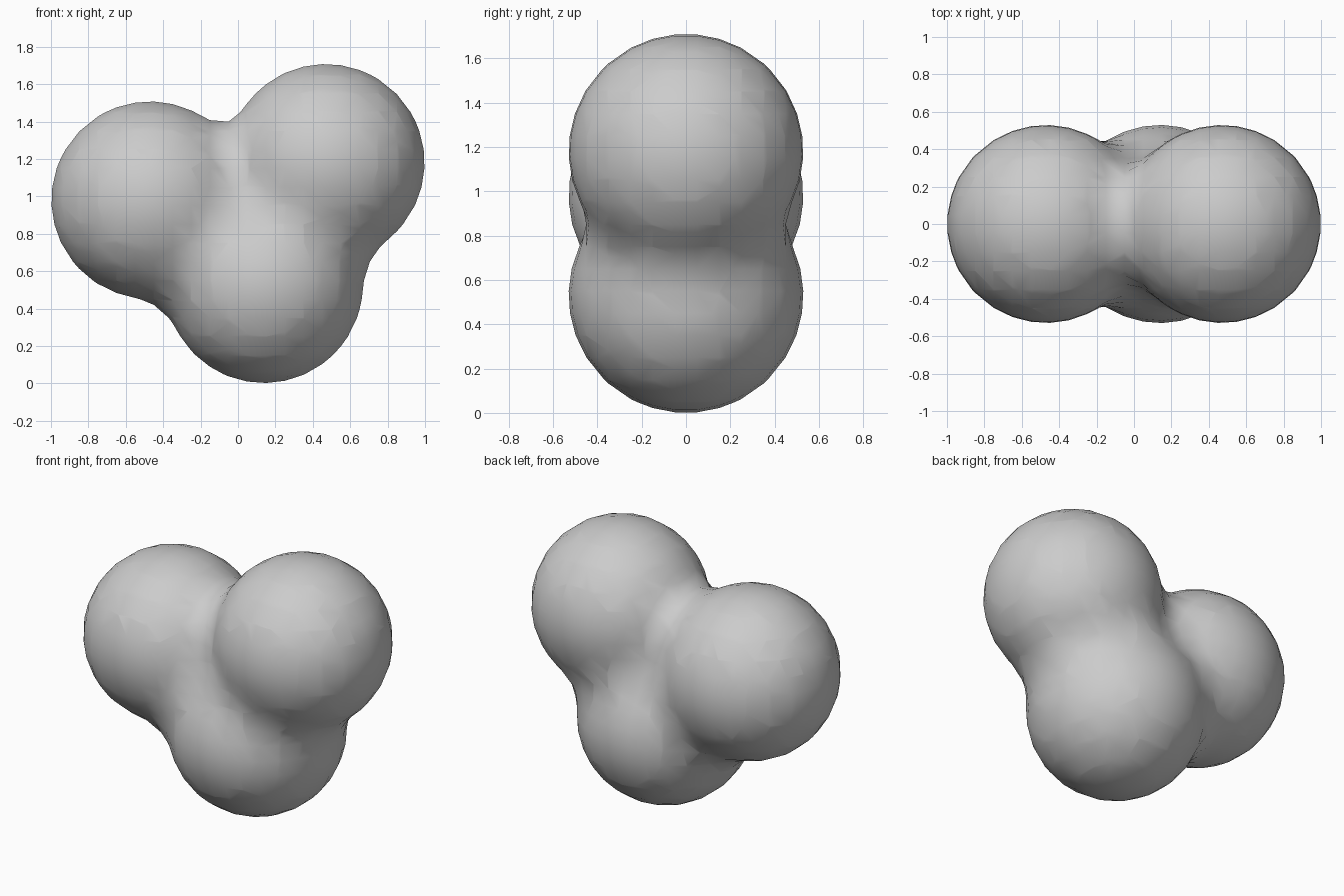
import bpy

if "Cube" in bpy.data.objects:
    bpy.data.objects.remove(bpy.data.objects["Cube"])

# Three soft balls that melt into one another
BALLS = [(-0.47, 0, 0.98), (0.47, 0, 1.18), (0.14, 0, 0.53)]
REACH = 0.744   # field radius, gives a visible radius of about 0.53

meta = bpy.data.metaballs.new("blob_field")
meta.resolution = meta.render_resolution = 0.1
meta.threshold = 0.6
for centre in BALLS:
    ball = meta.elements.new(type='BALL')
    ball.co = centre
    ball.radius = REACH
    ball.stiffness = 5
field = bpy.data.objects.new("blob_field", meta)
bpy.context.collection.objects.link(field)
bpy.context.view_layer.update()

# Freeze the merged surface as a smooth mesh
graph = bpy.context.evaluated_depsgraph_get()
mesh = bpy.data.meshes.new_from_object(field.evaluated_get(graph))
bpy.data.objects.remove(field)
mesh.name = "three_lobed_blob"
mesh.shade_smooth()
blob = bpy.data.objects.new("three_lobed_blob", mesh)
bpy.context.collection.objects.link(blob)
print(len(mesh.vertices), [(min(v.co[i] for v in mesh.vertices), max(v.co[i] for v in mesh.vertices)) for i in range(3)])
